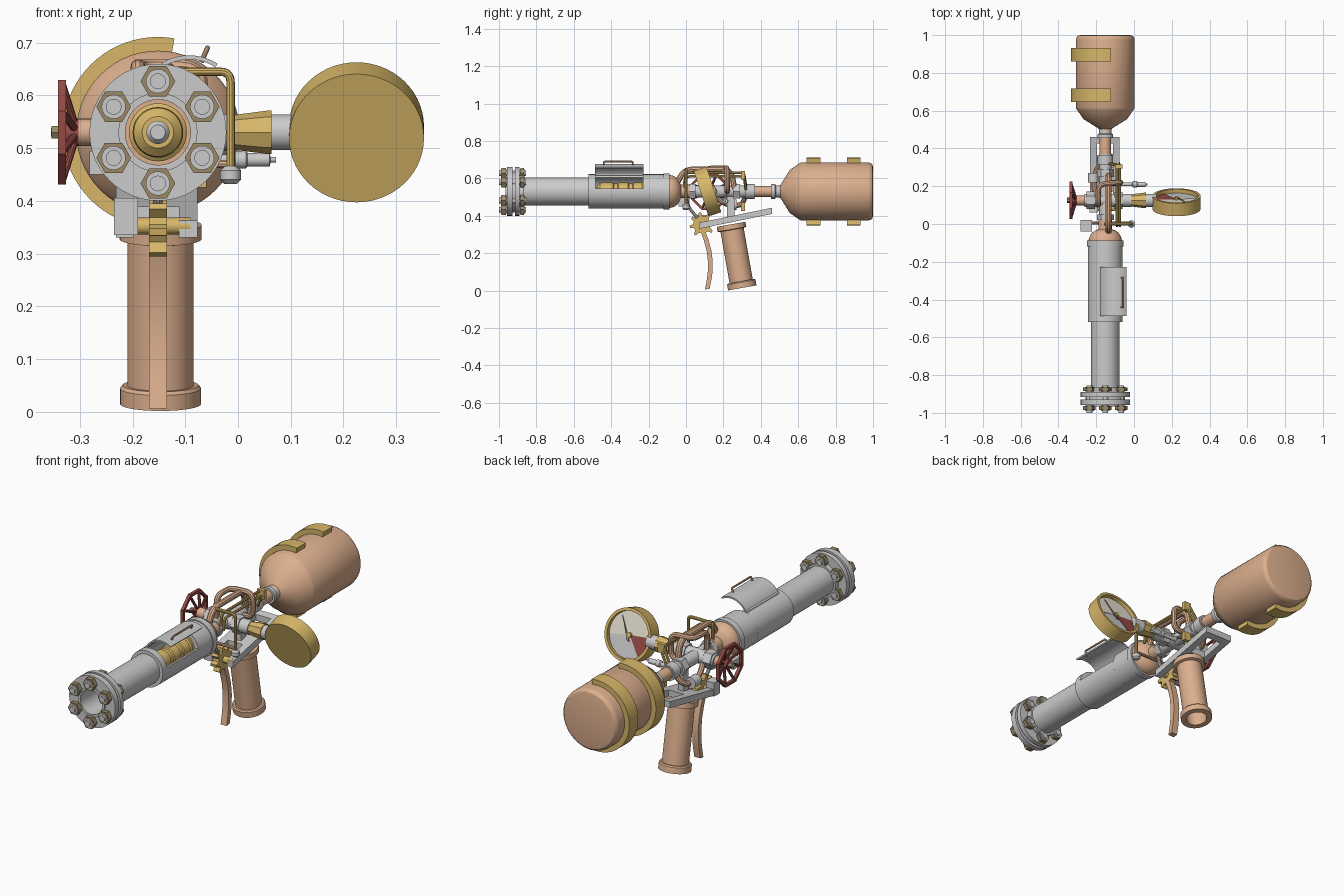
import bpy, bmesh
from math import sin, cos, pi, radians
from mathutils import Vector, Matrix

if "Cube" in bpy.data.objects:
    bpy.data.objects.remove(bpy.data.objects["Cube"])

CX, CZ = -0.152, 0.53          # bore axis
Y = Vector((0, 1, 0))
X = Vector((1, 0, 0))

def material(name, c):
    m = bpy.data.materials.new(name)
    m.diffuse_color = (*c, 1)
    m.use_nodes = True
    m.node_tree.nodes["Principled BSDF"].inputs["Base Color"].default_value = m.diffuse_color
    return m

COPPER = material("copper", (0.72, 0.43, 0.27))
BRASS = material("brass", (0.68, 0.47, 0.14))
BRONZE = material("bronze", (0.33, 0.25, 0.13))
RED = material("red_paint", (0.30, 0.07, 0.06))
CREAM = material("cream", (0.80, 0.76, 0.65))

def finish(name, bm, mat):
    bmesh.ops.remove_doubles(bm, verts=bm.verts, dist=1e-5)
    bmesh.ops.recalc_face_normals(bm, faces=bm.faces)
    me = bpy.data.meshes.new(name)
    bm.to_mesh(me)
    bm.free()
    ob = bpy.data.objects.new(name, me)
    bpy.context.collection.objects.link(ob)
    if mat:
        me.materials.append(mat)
    return ob

def lathe(name, prof, mat=None, o=(CX, 0, CZ), axis=Y, n=40, closed=False, turn=0):
    """Revolve (radius, height) points about an axis."""
    q = Vector(axis).to_track_quat('Z', 'Y')
    bm = bmesh.new()
    rings = [[bm.verts.new(Vector(o) + q @ Vector((r * cos(2*pi*i/n + turn), r * sin(2*pi*i/n + turn), h)))
              for i in range(n)] for r, h in prof]
    pairs = list(zip(rings, rings[1:])) + ([(rings[-1], rings[0])] if closed else [])
    for a, b in pairs:
        for i in range(n):
            bm.faces.new((a[i], a[(i+1) % n], b[(i+1) % n], b[i]))
    if not closed:
        for ring, p in ((rings[0], prof[0]), (rings[-1], prof[-1])):
            if p[0] > 0:
                bm.faces.new(ring)
    return finish(name, bm, mat)

def cyl(name, r, a, b, mat=None, o=(CX, 0, CZ), axis=Y, n=32, turn=0):
    return lathe(name, [(r, a), (r, b)], mat, o, axis, n, turn=turn)

def tube(name, ro, ri, a, b, mat=None, **k):
    return lathe(name, [(ro, a), (ro, b), (ri, b), (ri, a)], mat, closed=True, **k)

def extrude(name, pts, axis, a, b, mat=None):
    """Extrude a 2D outline along X (pts are y,z) or Y (pts are x,z)."""
    bm = bmesh.new()
    put = (lambda p, d: (d, p[0], p[1])) if axis == 'X' else (lambda p, d: (p[0], d, p[1]))
    lo, hi = [[bm.verts.new(put(p, d)) for p in pts] for d in (a, b)]
    for i in range(len(pts)):
        j = (i + 1) % len(pts)
        bm.faces.new((lo[i], lo[j], hi[j], hi[i]))
    bm.faces.new(lo)
    bm.faces.new(hi)
    return finish(name, bm, mat)

def arc(ri, ro, a0, a1, n=24, c=(CX, CZ)):
    ang = [radians(a0 + (a1 - a0) * i / n) for i in range(n + 1)]
    return [(c[0] + ro*cos(t), c[1] + ro*sin(t)) for t in ang] + \
           [(c[0] + ri*cos(t), c[1] + ri*sin(t)) for t in reversed(ang)]

def pipe(name, pts, r, mat=None, bend=0.03):
    p = [Vector(v) for v in pts]
    path = [p[0]]
    for a, b, c in zip(p, p[1:], p[2:]):
        s = b + (a - b).normalized() * min(bend, (a - b).length / 2)
        e = b + (c - b).normalized() * min(bend, (c - b).length / 2)
        path += [s*(1-t)**2 + b*2*t*(1-t) + e*t*t for t in (0, .2, .4, .6, .8, 1)]
    path.append(p[-1])
    cu = bpy.data.curves.new(name, 'CURVE')
    cu.dimensions, cu.bevel_depth, cu.bevel_resolution, cu.use_fill_caps = '3D', r, 3, True
    sp = cu.splines.new('POLY')
    sp.points.add(len(path) - 1)
    for q, v in zip(sp.points, path):
        q.co = (*v, 1)
    ob = bpy.data.objects.new(name, cu)
    bpy.context.collection.objects.link(ob)
    if mat:
        cu.materials.append(mat)
    return ob

# Barrel, muzzle flanges and bolts
tube("barrel", 0.075, 0.062, -0.965, -0.5)
tube("muzzle_flange_front", 0.13, 0.062, -0.958, -0.928, n=48)
tube("flange_gasket", 0.105, 0.062, -0.928, -0.915)
tube("muzzle_flange_rear", 0.13, 0.07, -0.915, -0.89, n=48)
tube("barrel_collar", 0.085, 0.07, -0.89, -0.865)
for i in range(6):
    t = pi/2 + i*pi/3
    o = (CX + 0.097*cos(t), 0, CZ + 0.097*sin(t))
    cyl("flange_stud", 0.015, -1.0, -0.855, None, o, n=16)
    for a, b in ((-0.986, -0.963), (-0.885, -0.866)):
        cyl("flange_nut", 0.033, a, b, BRONZE, o, n=6)
        cyl("nut_face", 0.023, a - 0.003, b + 0.003, None, o, n=20)

# Breech sleeve with a loading window
tube("sleeve_front", 0.092, 0.07, -0.52, -0.485)
extrude("sleeve_window", arc(0.078, 0.092, 105, 370, 40), 'Y', -0.485, -0.23)
tube("sleeve_rear", 0.092, 0.07, -0.23, -0.12)
tube("sleeve_collar", 0.097, 0.07, -0.12, -0.088)
lathe("breech_dome", [(0.088, -0.12), (0.088, -0.085), (0.083, -0.066), (0.07, -0.046),
                      (0.05, -0.033), (0.036, -0.028), (0.036, 0.02)], COPPER)
# Shell in the breech
lathe("shell", [(0.03, -0.475), (0.046, -0.46), (0.048, -0.44), (0.048, -0.39), (0.043, -0.385), (0.043, -0.365),
                (0.048, -0.36), (0.048, -0.31), (0.043, -0.305), (0.043, -0.285), (0.048, -0.28),
                (0.048, -0.235), (0.055, -0.23), (0.055, -0.22)], BRASS)
lathe("shell_tip", [(0.022, -0.47), (0.022, -0.495), (0.014, -0.505)])
# Open window door, swung about its hinge, with a handle
hinge = Vector((CX + 0.095*cos(radians(105)), CZ + 0.095*sin(radians(105))))
R = Matrix.Rotation(radians(47), 2)
extrude("window_door", [hinge + R @ (Vector(p) - hinge) for p in arc(0.091, 0.099, 10, 105)], 'Y', -0.487, -0.228)
cyl("door_hinge", 0.007, -0.487, -0.228, None, (hinge.x, 0, hinge.y), n=12)
pipe("door_handle", [(-0.07, -0.44, 0.663), (-0.058, -0.44, 0.69), (-0.058, -0.285, 0.69), (-0.07, -0.285, 0.663)],
     0.005, COPPER, 0.008)

# Pressure tank with half-round bands
lathe("tank", [(0.03, 0.49), (0.035, 0.505), (0.115, 0.555), (0.15, 0.605), (0.155, 0.615), (0.155, 0.975),
               (0.152, 0.988), (0.143, 0.997), (0.13, 1.0)], COPPER, n=56)
for y in (0.645, 0.86):
    extrude("tank_band", arc(0.15, 0.181, 80, 280, 40), 'Y', y, y + 0.073, BRASS)
lathe("tank_neck", [(0.04, 0.455), (0.04, 0.475), (0.033, 0.48), (0.033, 0.505)], n=24)
cyl("feed_pipe", 0.03, 0.35, 0.47, COPPER)

# Central valve body
cyl("valve_core", 0.032, -0.03, 0.37, n=20)
cyl("valve_union", 0.045, 0.25, 0.29, n=6)
cyl("valve_union_rear", 0.04, 0.315, 0.365, n=24)
cyl("valve_union_front", 0.045, 0.02, 0.05, n=6)
lathe("valve_cross", [(0.035, -0.11), (0.035, 0.14)], None, (CX, 0.125, CZ), X, 20)
cyl("valve_hex_left", 0.046, -0.10, -0.055, None, (CX, 0.125, CZ), X, 6)
cyl("valve_hex_right", 0.045, 0.05, 0.09, None, (CX, 0.125, CZ), X, 6)
cyl("wheel_bearing", 0.026, -0.303, -0.25, COPPER, (0, 0.125, CZ), X, 24)

# Octagonal handwheel
W = (0, 0.125, CZ)
lathe("wheel_rim", [(0.107, -0.342), (0.107, -0.326), (0.092, -0.326), (0.092, -0.342)], RED, W, X, 8, True, pi/8)
lathe("wheel_hub", [(0.022, -0.33), (0.026, -0.302)], RED, W, X, 16)
for i in range(8):
    t = pi/8 + i*pi/4
    pipe("wheel_spoke", [(-0.31, 0.125 + 0.018*cos(t), CZ + 0.018*sin(t)),
                         (-0.333, 0.125 + 0.097*cos(t), CZ + 0.097*sin(t))], 0.007, RED)
cyl("wheel_spindle", 0.008, -0.355, -0.29, None, W, X, 12)
cyl("wheel_nut", 0.014, -0.354, -0.333, BRONZE, W, X, 6)

# Pressure gauge, tilted back and up
lathe("gauge_cone", [(0.030, -0.02), (0.034, 0.0), (0.041, 0.054), (0.041, 0.064)], BRASS, W, X, 8)
cyl("gauge_neck", 0.034, 0.06, 0.12, None, W, X, 24)
s, c = sin(radians(18)), cos(radians(18))
G = Matrix(((-1, 0, 0, 0.225), (0, -s, c, 0.115), (0, c, s, 0.53), (0, 0, 0, 1)))
def on_gauge(ob, dz=0):
    ob.matrix_world = G @ Matrix.Translation((0, 0, dz)) @ Matrix.Rotation(pi/2, 4, 'X')
    return ob
N = G.to_3x3() @ Vector((0, 0, 1))
lathe("gauge_case", [(0, -0.036), (0.128, -0.036), (0.128, 0.036), (0.114, 0.036), (0.114, 0.012), (0, 0.012)],
      BRASS, G.translation, N, 56)
cyl("gauge_dial", 0.114, 0.01, 0.014, None, G.translation, N, 48)
# flat dial sectors are made in x,z and laid onto the dial (z is mirrored)
for nm, a0, a1, m in (("dial_cream", -190, -5, CREAM), ("dial_red", -5, 55, RED)):
    on_gauge(extrude(nm, arc(0.012, 0.113, a0, a1, 30, (0, 0)), 'Y', -0.001, 0.001, m), 0.016)
on_gauge(extrude("gauge_needle", [(-0.006, 0.03), (0.006, 0.03), (-0.055, -0.08)], 'Y', -0.002, 0.002, BRONZE), 0.021)
cyl("needle_hub", 0.012, 0.012, 0.027, BRASS, G.translation, N, 16)

# Grip, hollow with flanged ends
lathe("grip", [(0, 0.28), (0.05, 0.27), (0.05, 0), (0.077, 0), (0.077, 0.03), (0.072, 0.036), (0.063, 0.036),
               (0.063, 0.315), (0.078, 0.318), (0.078, 0.345), (0, 0.345)],
      COPPER, (-0.147, 0.301, 0.0145), (0, -sin(radians(10)), cos(radians(10))), 40)
# Tilted frame that carries the grip
def bar(y):
    return 0.33 + (y - 0.07) * 0.205
def slab(name, x0, x1, y0, y1):
    extrude(name, [(y0, bar(y0)), (y1, bar(y1)), (y1, bar(y1) + 0.033), (y0, bar(y0) + 0.033)], 'X', x0, x1)
slab("frame_left", -0.232, -0.197, 0.07, 0.46)
slab("frame_right", -0.112, -0.077, 0.07, 0.46)
slab("frame_end", -0.232, -0.077, 0.425, 0.46)
slab("frame_cross", -0.20, -0.11, 0.2, 0.30)
extrude("frame_hanger", [(0.22, 0.37), (0.26, 0.37), (0.26, 0.52), (0.22, 0.52)], 'X', -0.167, -0.137)

# Trigger with toothed wheel
pts = []
for i in range(8):
    for r, d in ((0.046, -14), (0.066, -6), (0.066, 6), (0.046, 14)):
        t = radians(i*45 + d + 10)
        pts.append((0.085 + r*cos(t), 0.352 + r*sin(t)))
extrude("trigger_gear", pts, 'X', -0.169, -0.135, BRASS)
mid = [(0.085, 0.33), (0.107, 0.27), (0.123, 0.21), (0.13, 0.15), (0.128, 0.09), (0.122, 0.05), (0.113, 0.006)]
extrude("trigger", [(y - 0.012, z) for y, z in mid] + [(y + 0.013, z + 0.003) for y, z in reversed(mid)],
        'X', -0.169, -0.135, COPPER)
cyl("trigger_axle", 0.016, -0.2, -0.09, BRASS, (0, 0.085, 0.352), X, 20)
extrude("axle_cheek", [(0.06, 0.335), (0.11, 0.335), (0.11, 0.405), (0.06, 0.405)], 'X', -0.235, -0.19)
pipe("trigger_link", [(CX, 0.06, 0.39), (CX, 0.01, 0.45), (CX, 0.0, 0.53)], 0.009)

# Brass control rods, copper pipework and small fittings
pipe("cross_rod", [(CX, 0.0, 0.55), (CX, 0.0, 0.645), (-0.014, 0.0, 0.645), (-0.014, 0.0, 0.46)], 0.008, BRASS, 0.02)
lathe("rod_weight", [(0.012, 0.432), (0.02, 0.44), (0.02, 0.458), (0.01, 0.466)], None, (-0.014, 0, 0), (0, 0, 1), 16)
pipe("lower_rod", [(-0.25, 0.005, 0.47), (-0.014, 0.005, 0.47)], 0.008, COPPER)
extrude("rod_block", [(-0.282, 0.45), (-0.222, 0.45), (-0.222, 0.495), (-0.282, 0.495)], 'Y', -0.04, 0.02)
for x, z in ((-0.09, 0.63), (-0.075, 0.61)):
    pipe("long_rod", [(x, -0.01, z - 0.06), (x, 0.0, z), (x, 0.31, z), (x - 0.04, 0.32, z - 0.07)], 0.007, BRASS, 0.02)
for z in (0.64, 0.47):
    extrude("rod_clip", [(-0.10, z - 0.045), (-0.06, z - 0.045), (-0.06, z), (-0.10, z)], 'Y', 0.295, 0.315, BRASS)
pipe("arch_pipe", [(-0.135, -0.05, 0.57), (-0.135, -0.01, 0.648), (-0.135, 0.24, 0.648), (-0.135, 0.26, 0.54)],
     0.016, COPPER, 0.05)
pipe("loop_pipe", [(-0.19, 0.1, 0.54), (-0.19, 0.1, 0.655), (-0.19, 0.21, 0.655), (-0.07, 0.22, 0.655),
                   (-0.07, 0.22, 0.53), (CX, 0.22, 0.53)], 0.014, COPPER, 0.04)
pipe("under_pipe", [(-0.2, 0.14, 0.53), (-0.215, 0.2, 0.46), (-0.2, 0.3, 0.45), (CX, 0.32, 0.52)], 0.014, COPPER, 0.05)
cyl("under_cup", 0.028, 0.22, 0.27, None, (-0.215, 0, 0.46), n=20)
S = (0, 0.21, 0.478)
lathe("relief_valve", [(0.01, -0.09), (0.01, -0.01), (0.017, -0.005), (0.017, 0.015), (0.013, 0.018), (0.013, 0.06),
                       (0.005, 0.062), (0.005, 0.072)], None, S, X, 16)
pipe("relief_feed", [(CX, 0.21, 0.52), (-0.07, 0.21, 0.478), (0.0, 0.21, 0.478)], 0.008)

# Bake curves to mesh and smooth by angle
bpy.ops.object.select_all(action='SELECT')
bpy.context.view_layer.objects.active = bpy.data.objects["barrel"]
bpy.ops.object.convert(target='MESH')
bpy.ops.object.shade_smooth_by_angle(angle=radians(32))
